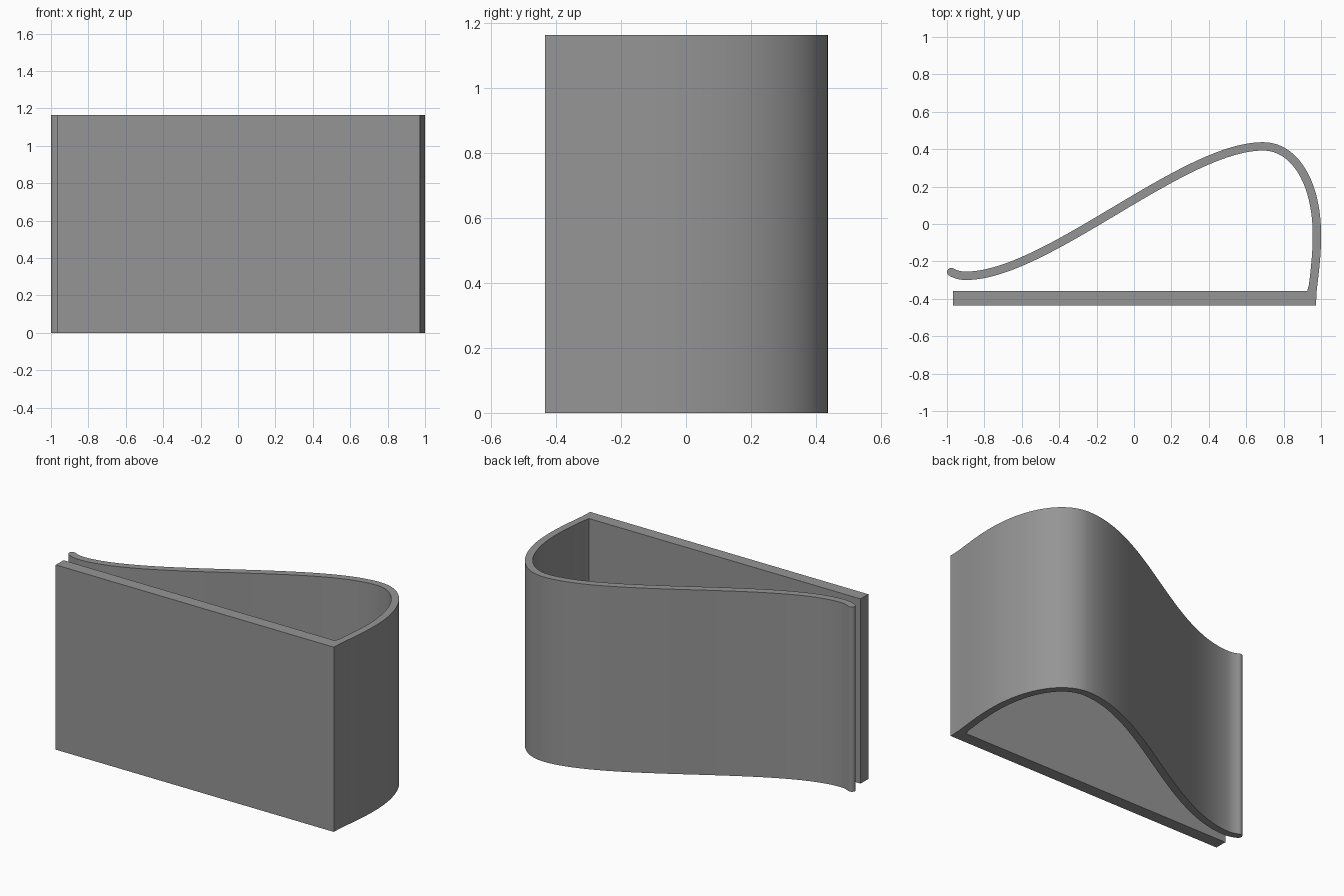
import bpy, bmesh, math
from mathutils import Vector
from mathutils.geometry import interpolate_bezier

if "Cube" in bpy.data.objects:
    bpy.data.objects.remove(bpy.data.objects["Cube"])

HEIGHT = 1.165
HALF = 0.0225          # half thickness of the curved strip

# Strip centreline: start at the plate, round the nose, end at the flared lip
knots = [  # point, handle in, handle out
    ((0.954, -0.358), None, (0.967, -0.25)),
    ((0.978, -0.06), (0.978, -0.16), (0.978, 0.22)),
    ((0.69, 0.415), (0.86, 0.415), (0.26, 0.415)),
    ((-0.90, -0.277), (-0.47, -0.277), (-0.93, -0.277)),
    ((-0.977, -0.257), (-0.955, -0.269), None),
]
steps = [10, 24, 48, 8]
path = []
for a, b, n in zip(knots, knots[1:], steps):
    pts = interpolate_bezier(Vector(a[0]), Vector(a[2]), Vector(b[1]), Vector(b[0]), n + 1)
    path += [p.to_2d() for p in (pts if not path else pts[1:])]

# Offset the centreline to both sides
outer, inner = [], []
for i, p in enumerate(path):
    t = (path[min(i + 1, len(path) - 1)] - path[max(i - 1, 0)]).normalized()
    side = Vector((t.y, -t.x)) * HALF
    outer.append(p + side)
    inner.append(p - side)

# Rounded lip end
tip, start = path[-1], outer[-1] - path[-1]
a0 = math.atan2(start.y, start.x)
cap = [tip + HALF * Vector((math.cos(a0 + math.pi * k / 10), math.sin(a0 + math.pi * k / 10)))
       for k in range(1, 10)]

# Flat back plate closes the outline
plate = [Vector(c) for c in ((0.926, -0.358), (-0.967, -0.358), (-0.967, -0.435), (0.973, -0.435))]
outline = outer + cap + inner[:0:-1] + plate

# Extrude the outline upward
bm = bmesh.new()
base = bm.faces.new([bm.verts.new((p.x, p.y, 0)) for p in outline])
top = bmesh.ops.extrude_face_region(bm, geom=[base], use_keep_orig=True)["geom"]
bmesh.ops.translate(bm, vec=(0, 0, HEIGHT), verts=[v for v in top if isinstance(v, bmesh.types.BMVert)])
bmesh.ops.recalc_face_normals(bm, faces=bm.faces)
mesh = bpy.data.meshes.new("spring_clip")
bm.to_mesh(mesh)
bm.free()

grey = bpy.data.materials.new("grey")
grey.diffuse_color = (0.3, 0.3, 0.3, 1)
grey.use_nodes = True
grey.node_tree.nodes["Principled BSDF"].inputs["Base Color"].default_value = grey.diffuse_color
mesh.materials.append(grey)
clip = bpy.data.objects.new("spring_clip", mesh)
bpy.context.collection.objects.link(clip)
bpy.context.view_layer.objects.active = clip
clip.select_set(True)
bpy.ops.object.shade_smooth_by_angle(angle=math.radians(30))
